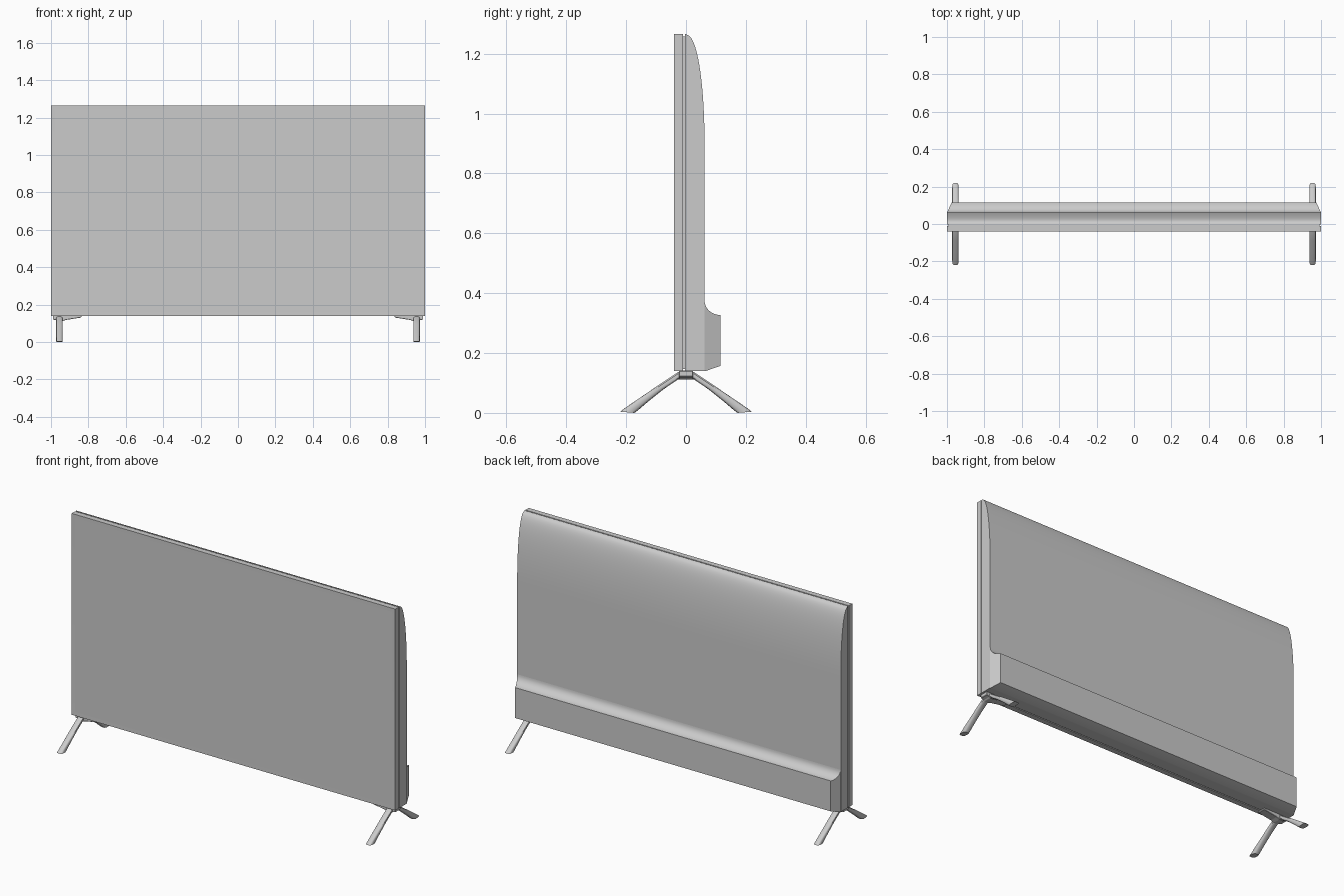
import bpy
import bmesh
import math

old = bpy.data.objects.get("Cube")
if old:
    bpy.data.objects.remove(old, do_unlink=True)

grey = bpy.data.materials.new("light_grey")
grey.use_nodes = True
COLOUR = (0.6, 0.6, 0.6, 1)
grey.diffuse_color = COLOUR
grey.node_tree.nodes["Principled BSDF"].inputs["Base Color"].default_value = COLOUR


def finish(bm, name, smooth=True):
    bmesh.ops.recalc_face_normals(bm, faces=bm.faces)
    mesh = bpy.data.meshes.new(name)
    bm.to_mesh(mesh)
    bm.free()
    mesh.materials.append(grey)
    obj = bpy.data.objects.new(name, mesh)
    bpy.context.collection.objects.link(obj)
    if smooth:
        bpy.ops.object.select_all(action="DESELECT")
        obj.select_set(True)
        bpy.context.view_layer.objects.active = obj
        bpy.ops.object.shade_smooth_by_angle(angle=math.radians(32))
    return obj


def loft(rings, name, smooth=True):
    """Skin a list of equal-length point rings and cap both ends."""
    bm = bmesh.new()
    loops = [[bm.verts.new(p) for p in ring] for ring in rings]
    n = len(loops[0])
    for a, b in zip(loops, loops[1:]):
        for i in range(n):
            j = (i + 1) % n
            bm.faces.new((a[i], a[j], b[j], b[i]))
    bm.faces.new(loops[0])
    bm.faces.new(loops[-1])
    return finish(bm, name, smooth)


def across(profile, name, half_width):
    """Extrude a side profile of (y, z) points across the full width."""
    rings = [[(s * half_width(y), y, z) for y, z in profile] for s in (-1, 1)]
    return loft(rings, name)


def box(name, x, y0, y1, z0, z1):
    profile = [(y0, z0), (y1, z0), (y1, z1), (y0, z1)]
    return across(profile, name, lambda y: x)


BOTTOM, TOP = 0.14, 1.265

# Front panel with a barely recessed screen
panel = box("front_panel", 1, -0.04, -0.01, BOTTOM, TOP)
bm = bmesh.new()
bm.from_mesh(panel.data)
front = [f for f in bm.faces if f.normal.y < -0.9]
bmesh.ops.inset_region(bm, faces=front, thickness=0.03, depth=-0.0005)
bm.to_mesh(panel.data)
bm.free()

# Recessed seam between panel and rear shell
box("seam_core", 0.992, -0.012, 0.0, BOTTOM + 0.006, TOP - 0.008)

# Rear shell, curving forward at the top
curve = [(0.062 * math.cos(t) ** 0.9, 0.9 + 0.363 * math.sin(t))
         for t in [math.radians(a) for a in range(0, 86, 5)]]
shell = [(-0.004, BOTTOM), (0.062, BOTTOM)] + curve + [(0, TOP), (-0.004, TOP)]
across(shell, "rear_shell", lambda y: 1)

# Lower rear housing with coved top and slanted ends
cove = [(0.115 - 0.053 * math.sin(t), 0.375 - 0.048 * math.cos(t))
        for t in [math.radians(a) for a in range(0, 91, 10)]]
housing = [(0.06, BOTTOM), (0.066, BOTTOM), (0.115, 0.157)] + cove + [(0.06, 0.375)]
across(housing, "rear_housing", lambda y: 1 - max(y - 0.06, 0) * 0.45)


# Stand leg sections: upper and lower points as (y, z)
SECTIONS = [((0.018, 0.138), (0.018, 0.113)),
            ((0.03, 0.134), (0.026, 0.112)),
            ((0.09, 0.094), (0.075, 0.079)),
            ((0.15, 0.053), (0.125, 0.039)),
            ((0.2, 0.019), (0.16, 0.009)),
            ((0.22, 0.004), (0.172, 0.0))]


def leg_ring(upper, lower, x, side):
    ring = []
    for i in range(16):
        a = math.tau * i / 16
        c, s = [math.copysign(abs(v) ** 0.65, v) for v in (math.cos(a), math.sin(a))]
        y = (upper[0] + lower[0]) / 2 + s * (upper[0] - lower[0]) / 2
        z = (upper[1] + lower[1]) / 2 + s * (upper[1] - lower[1]) / 2
        ring.append((x + c * 0.017, side * y, z))
    return ring


for mx, side_name in ((1, "left"), (-1, "right")):
    # Mounting bracket tapering toward the middle
    outline = [(0.99, 0.141), (0.99, 0.121), (0.972, 0.116), (0.965, 0.111),
               (0.94, 0.111), (0.92, 0.118), (0.838, 0.131), (0.838, 0.141)]
    rings = [[(mx * x, y, z) for x, z in outline] for y in (-0.024, 0.024)]
    bracket = loft(rings, side_name + "_bracket", False)
    bevel = bracket.modifiers.new("soft_edges", "BEVEL")
    bevel.width = 0.002
    # Splayed legs
    for my, end in ((-1, "front"), (1, "rear")):
        loft([leg_ring(u, l, mx * 0.955, my) for u, l in SECTIONS],
             f"{side_name}_{end}_leg")
